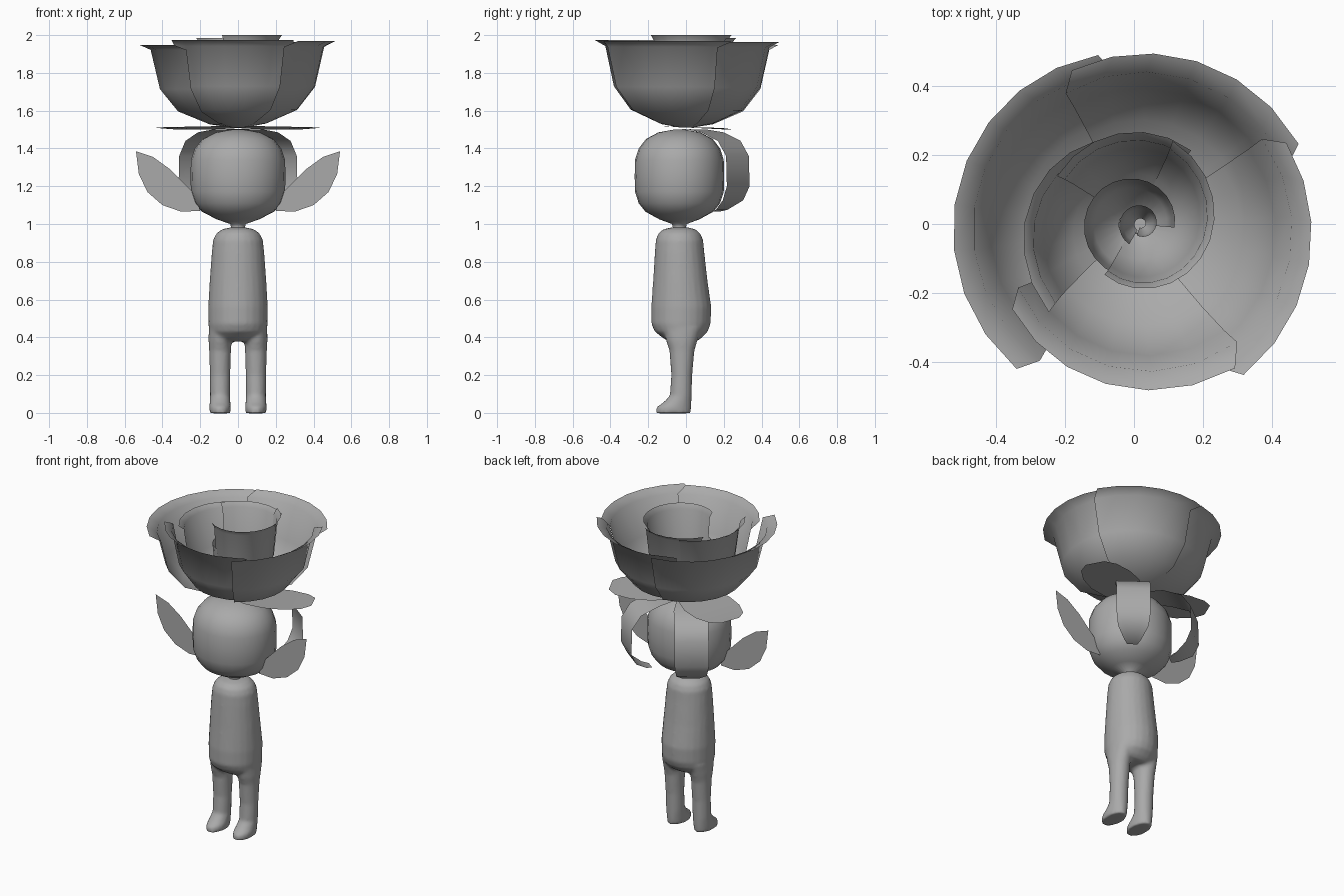
import bpy, math

if "Cube" in bpy.data.objects:
    bpy.data.objects.remove(bpy.data.objects["Cube"])

grey = bpy.data.materials.new("grey")
grey.diffuse_color = (0.4, 0.4, 0.4, 1)
grey.use_nodes = True
grey.node_tree.nodes["Principled BSDF"].inputs["Base Color"].default_value = grey.diffuse_color
CY = -0.035   # depth centre of head and body


def make(name, verts, faces, angle=40):
    me = bpy.data.meshes.new(name)
    me.from_pydata(verts, [], faces)
    me.materials.append(grey)
    ob = bpy.data.objects.new(name, me)
    bpy.context.collection.objects.link(ob)
    bpy.ops.object.select_all(action='DESELECT')
    ob.select_set(True)
    bpy.context.view_layer.objects.active = ob
    bpy.ops.object.shade_smooth_by_angle(angle=math.radians(angle))
    return ob


def grid_faces(rows, cols, closed=False, start=0):
    out = []
    for i in range(rows - 1):
        for j in range(cols if closed else cols - 1):
            k = (j + 1) % cols
            out.append((start + i * cols + j, start + i * cols + k,
                        start + (i + 1) * cols + k, start + (i + 1) * cols + j))
    return out


def loft(rings, cx, verts, faces, n=24):
    """Closed loft of ellipses (z, half width, y front, y back), bottom to top."""
    s = len(verts)
    for z, rx, y0, y1 in rings:
        for j in range(n):
            a = 2 * math.pi * j / n
            verts.append((cx + rx * math.cos(a),
                          (y0 + y1) / 2 + (y1 - y0) / 2 * math.sin(a), z))
    faces += grid_faces(len(rings), n, True, s)
    faces.append(tuple(reversed(range(s, s + n))))
    e = s + (len(rings) - 1) * n
    faces.append(tuple(range(e, e + n)))


# Torso and legs, fused into one smooth skin
v, f = [], []
loft([(.378, .115, -.09, .055), (.395, .14, -.12, .08), (.43, .153, -.165, .115),
      (.47, .157, -.183, .13), (.56, .158, -.184, .134), (.70, .15, -.174, .114),
      (.85, .139, -.165, .097), (.915, .132, -.16, .091), (.95, .115, -.147, .076),
      (.972, .085, -.12, .05), (.982, .04, -.075, .01)], 0, v, f)
for sx in (-1, 1):
    loft([(-.002, .055, -.16, .024), (.03, .057, -.157, .028), (.055, .055, -.12, .029),
          (.09, .053, -.086, .03), (.2, .054, -.078, .033), (.33, .058, -.088, .045),
          (.38, .061, -.105, .06), (.45, .06, -.12, .08)], sx * .095, v, f)
body = make("body_and_legs", v, f)
rm = body.modifiers.new("fuse", 'REMESH')
rm.mode = 'VOXEL'
rm.voxel_size = 0.011
rm.use_smooth_shade = True
sm = body.modifiers.new("soften", 'SMOOTH')
sm.factor = 0.5
sm.iterations = 3

# Head with short neck
v, f = [], []
loft([(z, r * 1.03, CY - r * .97, CY + r * .97) for z, r in
      [(.955, .05), (.98, .035), (1.0, .04), (1.025, .11), (1.065, .185), (1.11, .222), (1.17, .242),
       (1.25, .244), (1.34, .242), (1.40, .222), (1.45, .182), (1.485, .115), (1.50, .03)]],
     0, v, f)
make("head", v, f, 60)

# Flat leaf ears on both sides
EAR = [(.2, 1.07), (.3, 1.065), (.4, 1.10), (.48, 1.17), (.525, 1.265), (.54, 1.385),
       (.45, 1.355), (.36, 1.29), (.28, 1.21), (.22, 1.15)]
for sx, side in ((-1, "left"), (1, "right")):
    make("ear_leaf_" + side, [(sx * x, -.07, z) for x, z in EAR], [tuple(range(len(EAR)))])


def leaf(name, direction, path, tilt=0.0):
    """Strip of (distance, height, half width) going out from the head axis."""
    a = math.radians(direction)
    c, s = math.cos(a), math.sin(a)
    v = []
    for r, z, w in path:
        for t in (-1, -.5, 0, .5, 1):
            y = CY + r * s + t * w * c
            v.append((r * c - t * w * s, y, z - tilt * y))
    make(name, v, grid_faces(len(path), 5))


HANG = [(.03, 1.502, .03), (.12, 1.50, .08), (.22, 1.485, .1), (.33, 1.44, .1), (.385, 1.36, .1),
        (.39, 1.20, .1), (.355, 1.125, .09), (.28, 1.075, .05), (.24, 1.065, .03)]
FLAT = [(.01, 1.513, .07), (.08, 1.512, .125), (.2, 1.511, .155), (.32, 1.511, .15),
        (.42, 1.513, .115), (.47, 1.517, .06)]
for sx, side in ((-1, "left"), (1, "right")):
    leaf("hanging_sepal_" + side, 90 - sx * 37, HANG)
    leaf("flat_sepal_" + side, 90 - sx * 66, FLAT, .05)

# Flower: petals are arcs of a cup, wound as a spiral
OUTER = [(.06, 1.51), (.29, 1.53), (.61, 1.6), (.795, 1.72), (.89, 1.93), (1, 1.958)]
INNER = [(.15, 1.52), (.55, 1.58), (.82, 1.72), (.91, 1.95), (1, 1.975)]
CORE = [(.3, 1.54), (.8, 1.6), (.92, 1.7), (1, 1.84)]


def petal(name, a0, a1, r0, r1, profile, lift=0.0, cx=0.0, base=1.0, corner=0.0):
    """Arc from a0 to a1; base narrows the foot, corner trims the rim ends (degrees)."""
    n = max(6, int((a1 - a0) / 15)) + 1
    v = []
    for i, (k, z) in enumerate(profile):
        t = i / (len(profile) - 1)
        span = (a1 - a0) * (base + (1 - base) * t) - (2 * corner if t == 1 else 0)
        for j in range(n):
            u = j / (n - 1)
            a = math.radians((a0 + a1) / 2 + (u - .5) * span)
            r = (r0 + (r1 - r0) * u) * k
            v.append((cx + r * math.cos(a), r * math.sin(a), z + lift * t))
    make(name, v, grid_faces(len(profile), n), 75)


petal("outer_petal_front", 208, 312, .43, .51, OUTER, .015, base=.92, corner=7)
petal("outer_petal_right", 300, 394, .54, .50, OUTER, .01, base=.96, corner=6)
petal("outer_petal_back", 20, 118, .53, .48, OUTER, .005, base=.96, corner=6)
petal("outer_petal_left", 97, 236, .50, .54, OUTER, -.01, base=.96, corner=5)
petal("middle_petal_left", 116, 226, .265, .355, INNER, 0, base=.95)
petal("middle_petal_back", 52, 148, .27, .262, INNER, .01, base=.95)
petal("middle_petal_right", -120, 65, .17, .265, INNER, .025, base=.98)
petal("inner_petal", -5, 252, .118, .155, CORE, 0)
petal("core_petal", -110, 240, .035, .068, CORE, -.02, .02)
